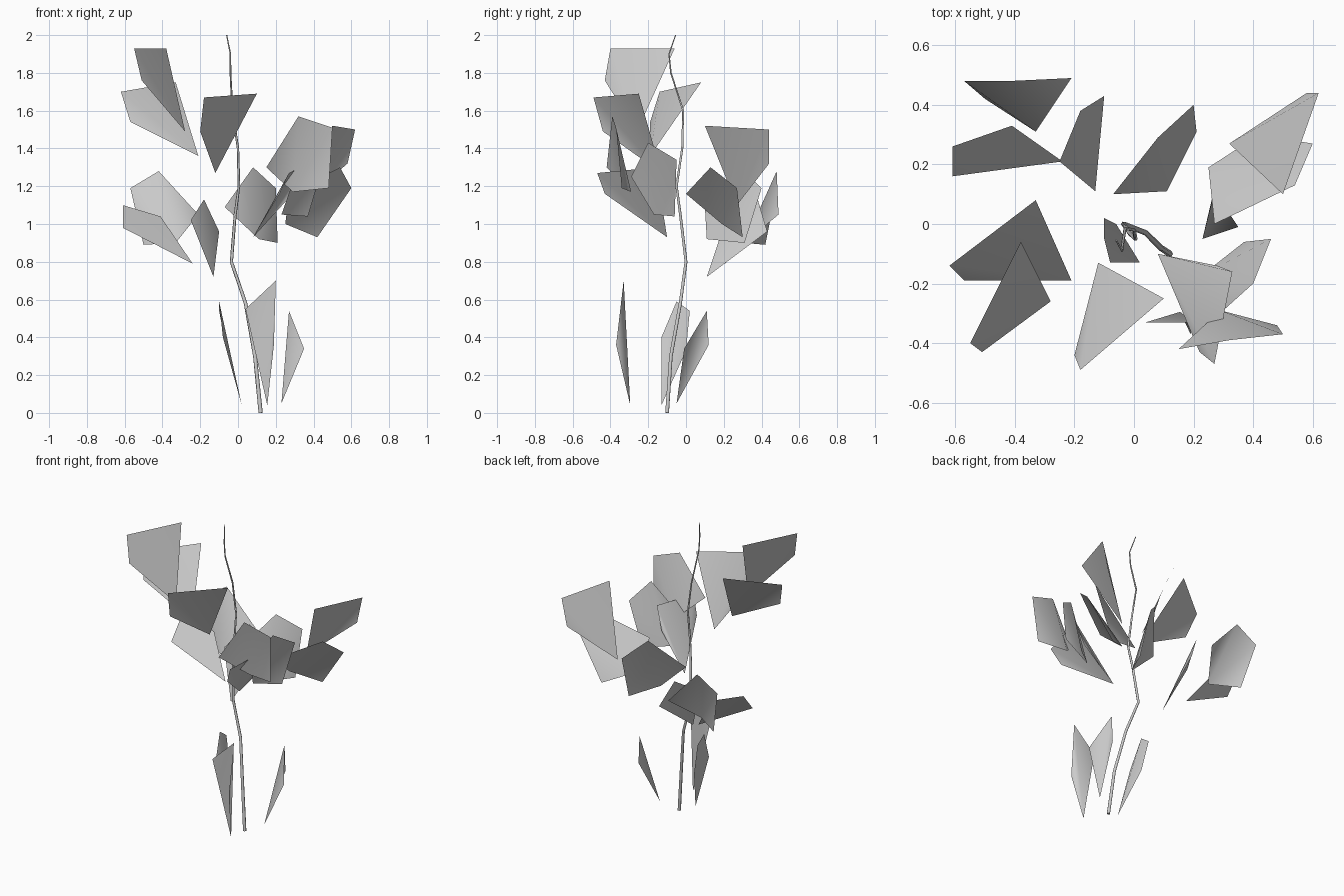
import bpy
import bmesh
from mathutils import Vector

# Remove only the default object
default_cube = bpy.data.objects.get("Cube")
if default_cube is not None:
    bpy.data.objects.remove(default_cube, do_unlink=True)


def make_material(name, colour):
    material = bpy.data.materials.new(name)
    material.use_nodes = True
    material.diffuse_color = colour
    shader = material.node_tree.nodes["Principled BSDF"]
    shader.inputs["Base Color"].default_value = colour
    return material


plain_grey = make_material("plain grey", (.6, .6, .6, 1))


def make_leaf(name, base, *outline):
    """Thin single-sided leaf: creases fan out from its base to the outline."""
    mesh = bpy.data.meshes.new(name)
    leaf = bpy.data.objects.new(name, mesh)
    bpy.context.collection.objects.link(leaf)
    builder = bmesh.new()
    root = builder.verts.new(Vector(base))
    rim = [builder.verts.new(Vector(point)) for point in outline]
    for first, second in zip(rim, rim[1:]):
        face = builder.faces.new((root, first, second))
        face.smooth = True
    builder.normal_update()
    builder.to_mesh(mesh)
    builder.free()
    mesh.materials.append(plain_grey)
    return leaf


def make_stem(name, path, thick, thin):
    """Crooked stalk that tapers evenly from the foot to the tip."""
    curve = bpy.data.curves.new(name, "CURVE")
    curve.dimensions = "3D"
    curve.bevel_depth = 1
    curve.bevel_resolution = 1
    curve.use_fill_caps = True
    spline = curve.splines.new("POLY")
    spline.points.add(len(path) - 1)
    for step, (point, place) in enumerate(zip(spline.points, path)):
        point.co = (*place, 1)
        point.radius = thick + (thin - thick) * step / (len(path) - 1)
    spline.use_smooth = True
    curve.materials.append(plain_grey)
    stem = bpy.data.objects.new(name, curve)
    bpy.context.collection.objects.link(stem)
    return stem


# Stem
make_stem("stem", [
    (.12, -.1, 0), (.09, -.08, .3), (.04, -.03, .58), (-.035, 0, .8),
    (-.015, -.03, 1.05), (.005, -.05, 1.2), (0, -.02, 1.4),
    (-.03, -.015, 1.6), (-.04, -.08, 1.8), (-.04, -.09, 1.9),
    (-.06, -.055, 2)], thick=.011, thin=.003)

# Upright leaves around the foot
make_leaf("low_leaf_right", (.02, -.13, .04), (-.08, -.13, .4),
          (-.1, -.05, .59), (-.1, .02, .54), (-.06, 0, .33))
make_leaf("low_leaf_front", (.155, -.295, .04), (.04, -.33, .55),
          (.2, -.33, .7), (.19, -.37, .36))
make_leaf("low_leaf_left", (.23, -.05, .05), (.27, .12, .36),
          (.27, .11, .54), (.35, -.01, .34))

# Middle ring of leaves
make_leaf("middle_leaf_back_right", (-.33, .31, .9), (-.5, .42, .89),
          (-.57, .48, 1.19), (-.42, .48, 1.28), (-.21, .49, 1.05))
make_leaf("middle_leaf_right", (-.24, .21, .79), (-.61, .16, .98),
          (-.61, .26, 1.1), (-.41, .33, 1.04))
make_leaf("middle_leaf_inner", (-.13, .11, .72), (-.25, .21, 1.02),
          (-.18, .38, 1.13), (-.1, .43, .96))
make_leaf("middle_leaf_back", (.11, .11, .92), (-.07, .1, 1.09),
          (.08, .29, 1.3), (.2, .4, 1.19), (.21, .31, .9))
make_leaf("middle_leaf_left", (.25, .19, 1), (.27, 0, 1.16),
          (.54, .13, 1.3), (.6, .27, 1.19), (.42, .3, .93))
make_leaf("middle_leaf_front", (.08, -.1, .93), (.22, -.43, 1.16),
          (.27, -.47, 1.27), (.33, -.16, 1.3), (.28, -.14, 1.15))
make_leaf("middle_leaf_front_left", (.23, -.17, 1.05), (.3, -.29, 1.25),
          (.4, -.2, 1.43), (.46, -.05, 1.34), (.37, -.06, 1.04))

# Upper leaves
make_leaf("upper_leaf_front_left", (.29, -.29, 1.17), (.15, -.42, 1.3),
          (.32, -.39, 1.57), (.5, -.37, 1.51), (.48, -.34, 1.19))
make_leaf("upper_leaf_back_left", (.32, .27, 1.1), (.5, .1, 1.52),
          (.62, .44, 1.5), (.58, .44, 1.32))
make_leaf("upper_leaf_front", (-.12, -.13, 1.27), (-.2, -.44, 1.49),
          (-.18, -.49, 1.67), (.1, -.25, 1.69))
make_leaf("upper_leaf_right", (-.21, -.19, 1.36), (-.57, -.19, 1.54),
          (-.62, -.14, 1.7), (-.33, .08, 1.75))
make_leaf("top_leaf_right", (-.28, -.26, 1.49), (-.51, -.43, 1.76),
          (-.55, -.4, 1.93), (-.38, -.06, 1.93))
